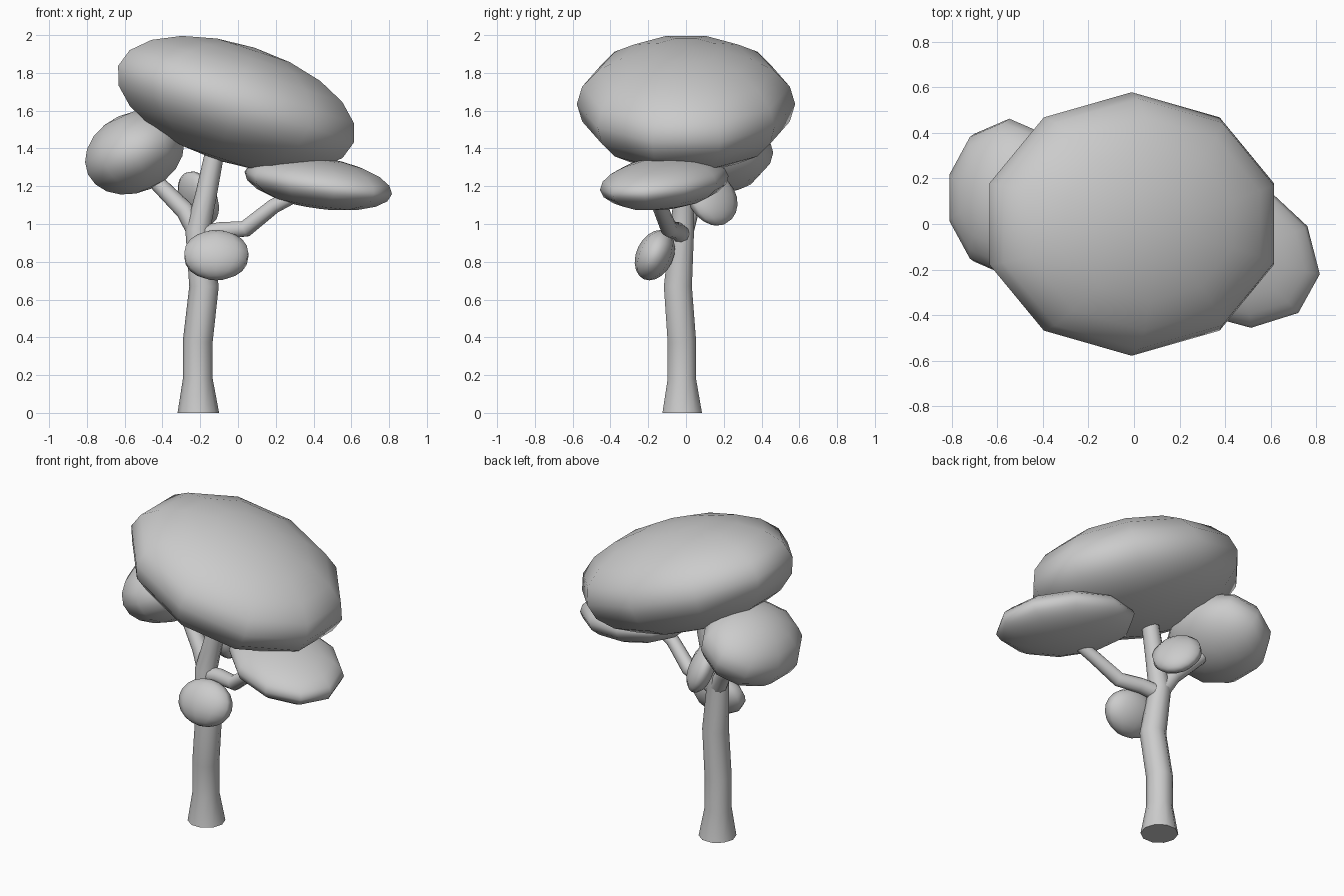
import bpy, bmesh, math
from mathutils import Vector

if "Cube" in bpy.data.objects:
    bpy.data.objects.remove(bpy.data.objects["Cube"])


def foliage(name, loc, radii, rot):
    """Low-poly smooth ellipsoid: 10 segments by 10 rings."""
    bpy.ops.mesh.primitive_uv_sphere_add(segments=10, ring_count=10, radius=1)
    ob = bpy.context.object
    ob.name = name
    ob.location = loc
    ob.scale = radii
    ob.rotation_euler = [math.radians(a) for a in rot]
    bpy.ops.object.shade_smooth()


def limb(name, path, sides=10):
    """Tapered tube through (x, y, z, radius) points."""
    pts = [Vector(p[:3]) for p in path]
    bm = bmesh.new()
    rings = []
    for i, p in enumerate(pts):
        d = pts[min(i + 1, len(pts) - 1)] - pts[max(i - 1, 0)]
        if p.z == 0:
            d = Vector((0, 0, 1))
        q = Vector((0, 0, 1)).rotation_difference(d)
        r = path[i][3]
        ring = []
        for k in range(sides):
            a = 2 * math.pi * k / sides
            ring.append(bm.verts.new(p + q @ Vector((r * math.cos(a), r * math.sin(a), 0))))
        rings.append(ring)
    for lo, hi in zip(rings, rings[1:]):
        for k in range(sides):
            j = (k + 1) % sides
            bm.faces.new((lo[k], lo[j], hi[j], hi[k]))
    bm.faces.new(rings[0][::-1])
    bm.faces.new(rings[-1])
    me = bpy.data.meshes.new(name)
    bm.to_mesh(me)
    bm.free()
    ob = bpy.data.objects.new(name, me)
    bpy.context.collection.objects.link(ob)
    bpy.ops.object.select_all(action='DESELECT')
    ob.select_set(True)
    bpy.context.view_layer.objects.active = ob
    bpy.ops.object.shade_smooth_by_angle(angle=math.radians(60))


# Trunk continuing into the central branch
limb("trunk", [(-.21, -.02, 0, .11), (-.213, -.022, .18, .079), (-.213, -.022, .38, .079),
               (-.18, -.043, .67, .078), (-.213, -.02, .97, .066),
               (-.17, -.01, 1.15, .057), (-.115, 0, 1.42, .05)])

# Side branches
limb("left_branch", [(-.2, -.02, .93, .055), (-.28, .02, 1.07, .05),
                     (-.42, .09, 1.21, .043), (-.5, .11, 1.32, .035)])
limb("right_branch", [(-.2, -.02, .94, .05), (-.09, -.05, .965, .047), (.04, -.09, .975, .045),
                      (.19, -.14, 1.095, .04), (.34, -.16, 1.17, .035)])

# Main canopy and side clumps
foliage("main_canopy", (-.01, 0, 1.635), (.69, .578, .314), (0, 18, 0))
foliage("left_clump", (-.547, .115, 1.378), (.287, .347, .21), (0, -25, 0))
foliage("right_clump", (.425, -.115, 1.217), (.417, .315, .134), (0, 8.5, -29))

# Small tufts on the trunk
foliage("front_tuft", (-.115, -.165, .835), (.178, .098, .14), (-25, 0, 0))
foliage("back_tuft", (-.21, .14, 1.135), (.15, .075, .152), (-22, 0, 125))
